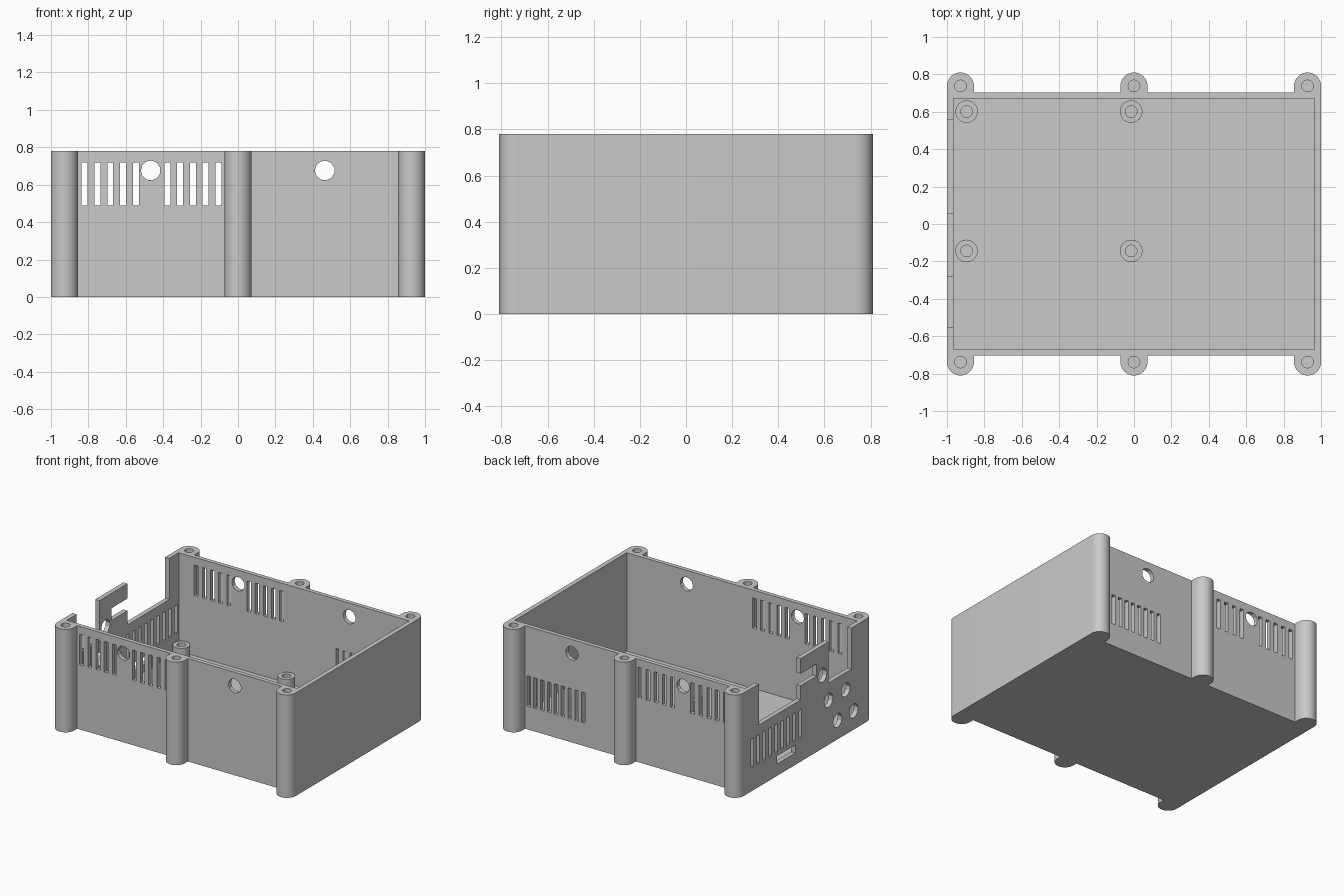
import bpy, bmesh
from math import sin, cos, pi, radians
from mathutils import Matrix, Vector

old = bpy.data.objects.get("Cube")
if old:
    bpy.data.objects.remove(old, do_unlink=True)

HEIGHT, FLOOR, POST_TOP = 0.78, 0.035, 0.128
WALL_Y, INNER_X, INNER_Y = 0.702, 0.965, 0.67
LUG_X, LUG_Y, LUG_R = 0.928, 0.738, 0.072

grey = bpy.data.materials.new("plain grey")
grey.use_nodes = True
colour = (0.585, 0.585, 0.585, 1)
grey.diffuse_color = colour
grey.node_tree.nodes["Principled BSDF"].inputs["Base Color"].default_value = colour


def make_object(name, bm):
    bmesh.ops.recalc_face_normals(bm, faces=bm.faces)
    mesh = bpy.data.meshes.new(name)
    bm.to_mesh(mesh)
    bm.free()
    mesh.materials.append(grey)
    obj = bpy.data.objects.new(name, mesh)
    bpy.context.collection.objects.link(obj)
    return obj


def box(bm, x0, x1, y0, y1, z0, z1):
    size = Vector((x1 - x0, y1 - y0, z1 - z0))
    mid = Vector((x0 + x1, y0 + y1, z0 + z1)) / 2
    bmesh.ops.create_cube(bm, size=1, matrix=Matrix.Translation(mid) @ Matrix.Diagonal(size).to_4x4())


def cylinder(bm, centre, radius, length, axis="Z", sides=32):
    turn = {"X": Matrix.Rotation(-pi / 2, 4, "Y"), "Y": Matrix.Rotation(pi / 2, 4, "X"), "Z": Matrix()}[axis]
    turn = turn @ Matrix.Rotation(pi / 2, 4, "Z")
    bmesh.ops.create_cone(bm, cap_ends=True, segments=sides, radius1=radius, radius2=radius,
                          depth=length, matrix=Matrix.Translation(centre) @ turn)


def cut(obj, name, bm):
    cutter = make_object(name, bm)
    cutter.hide_render = True
    mod = obj.modifiers.new(name, "BOOLEAN")
    mod.operation, mod.solver, mod.object = "DIFFERENCE", "EXACT", cutter
    mod.use_self = True
    select(obj)
    bpy.ops.object.modifier_apply(modifier=name)
    bpy.data.objects.remove(cutter, do_unlink=True)


def select(obj):
    bpy.ops.object.select_all(action="DESELECT")
    obj.select_set(True)
    bpy.context.view_layer.objects.active = obj


def smooth(obj):
    select(obj)
    bpy.ops.object.shade_smooth_by_angle(angle=radians(30))


# Case outline: a rectangle with three rounded screw lugs on the front and back
half = []
for cx in (-LUG_X, 0, LUG_X):
    if cx > -0.5:
        half.append((cx - LUG_R, -WALL_Y))
    half += [(cx - LUG_R * cos(pi * i / 20), -LUG_Y - LUG_R * sin(pi * i / 20)) for i in range(21)]
    if cx < 0.5:
        half.append((cx + LUG_R, -WALL_Y))
outline = half + [(-x, -y) for x, y in half]
bm = bmesh.new()
base = bm.faces.new([bm.verts.new((x, y, 0)) for x, y in outline])
raised = bmesh.ops.extrude_face_region(bm, geom=[base], use_keep_orig=True)["geom"]
bmesh.ops.translate(bm, vec=(0, 0, HEIGHT), verts=[v for v in raised if isinstance(v, bmesh.types.BMVert)])
case = make_object("case", bm)

# Hollow inside
bm = bmesh.new()
box(bm, -INNER_X, INNER_X, -INNER_Y, INNER_Y, FLOOR, 1)
cut(case, "cavity", bm)

# Blind screw holes in the lugs
bm = bmesh.new()
for x in (-LUG_X, 0, LUG_X):
    for y in (-LUG_Y, LUG_Y):
        cylinder(bm, (x, y, HEIGHT), 0.031, 0.5)
cut(case, "screw_holes", bm)

# Vents and round holes shared by the front and back walls
bm = bmesh.new()
for start in (-0.82, -0.378):
    for i in range(5):
        x = start + i * 0.0685
        box(bm, x - 0.016, x + 0.016, -0.9, 0.9, 0.49, 0.72)
for x in (-0.467, 0.464):
    cylinder(bm, (x, 0, 0.676), 0.053, 2, "Y", 11)
# Lower vents on the back wall
for i in range(9):
    x = 0.368 + i * 0.0575
    box(bm, x - 0.015, x + 0.015, 0.6, 0.8, 0.175, 0.405)
cut(case, "long_wall_openings", bm)

# Vents, connector slot and round holes in the right wall
bm = bmesh.new()
for i in range(9):
    y = 0.06 + i * 0.072
    box(bm, -1.1, -0.9, y - 0.016, y + 0.016, 0.18, 0.395)
box(bm, -1.1, -0.9, 0.12, 0.34, 0.09, 0.15)
for y, z in ((-0.206, 0.555), (-0.278, 0.338), (-0.483, 0.338), (-0.386, 0.143), (-0.579, 0.143)):
    cylinder(bm, (-1, y, z), 0.053, 0.2, "X", 11)
cut(case, "right_wall_openings", bm)

# Cutaways along the top of the right wall
for name, y0, y1, z0, z1 in (("wide_cutaway", 0.056, 0.557, 0.468, 1),
                             ("narrow_cutaway", -0.552, -0.28, 0.468, 1),
                             ("side_notch", -0.135, 0.1, 0.575, 0.667)):
    bm = bmesh.new()
    box(bm, -1.1, -0.9, y0, y1, z0, z1)
    cut(case, name, bm)
smooth(case)

# Board standoffs with screw holes
for row, y in (("back", 0.601), ("front", -0.144)):
    for side, x in (("right", -0.895), ("middle", -0.015)):
        bm = bmesh.new()
        cylinder(bm, (x, y, (FLOOR + POST_TOP) / 2), 0.06, POST_TOP - FLOOR)
        post = make_object(f"standoff_{row}_{side}", bm)
        bm = bmesh.new()
        cylinder(bm, (x, y, POST_TOP), 0.031, 0.17)
        cut(post, "post_hole", bm)
        smooth(post)
